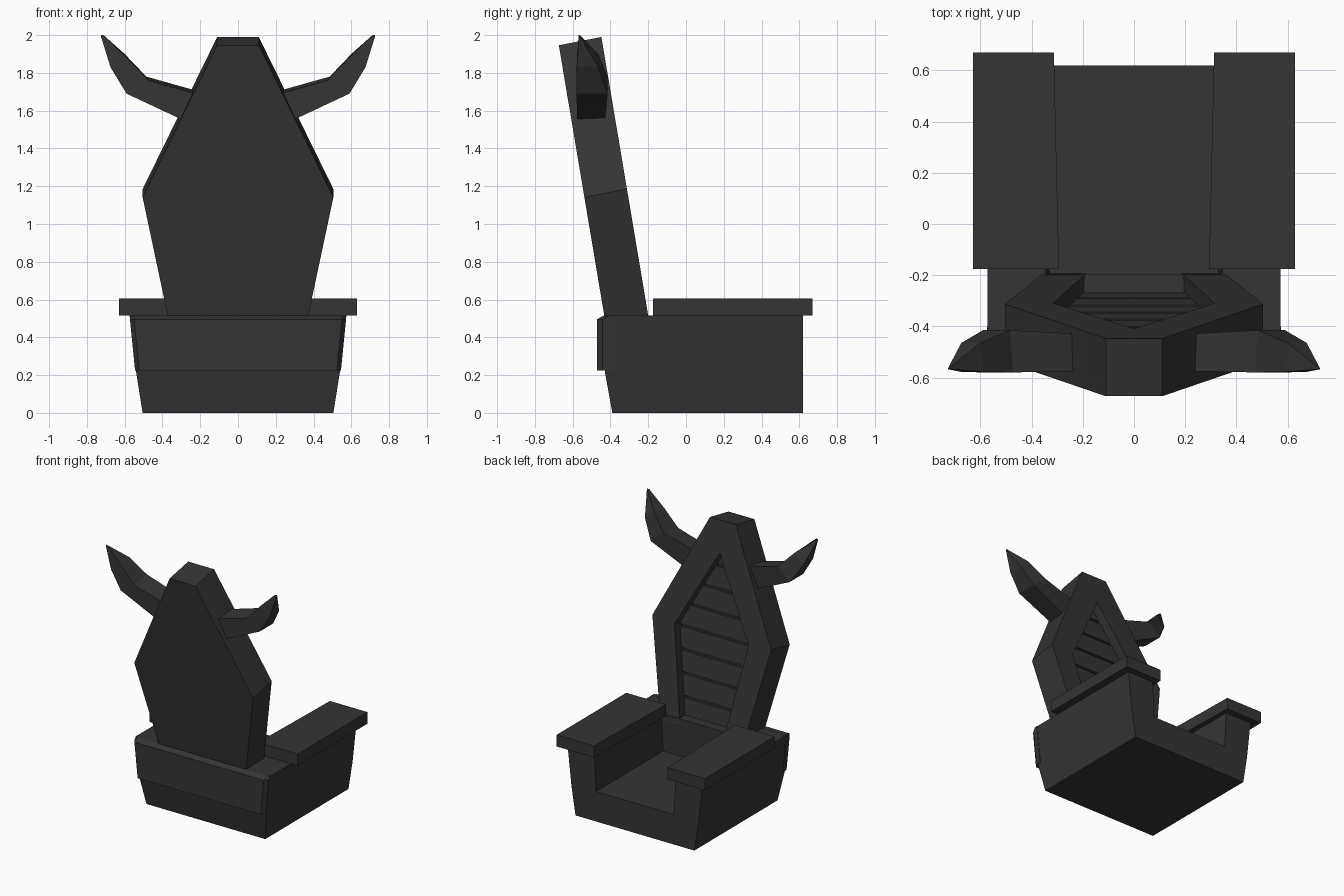
import bpy, bmesh

if "Cube" in bpy.data.objects:
    bpy.data.objects.remove(bpy.data.objects["Cube"])

stone = bpy.data.materials.new("dark stone grey")
stone.diffuse_color = (0.035, 0.035, 0.035, 1)
stone.use_nodes = True
stone.node_tree.nodes["Principled BSDF"].inputs["Base Color"].default_value = stone.diffuse_color


def loft(name, rings, mirror=False):
    """Join rings of equal point count with quads and cap both ends."""
    bm = bmesh.new()
    rows = [[bm.verts.new(p) for p in ring] for ring in rings]
    n = len(rows[0])
    for a, b in zip(rows, rows[1:]):
        for i in range(n):
            j = (i + 1) % n
            bm.faces.new((a[i], a[j], b[j], b[i]))
    bm.faces.new(rows[0])
    bm.faces.new(rows[-1])
    bmesh.ops.remove_doubles(bm, verts=bm.verts, dist=1e-5)
    if mirror:
        geo = bmesh.ops.duplicate(bm, geom=bm.verts[:] + bm.edges[:] + bm.faces[:])
        for v in geo["geom"]:
            if isinstance(v, bmesh.types.BMVert):
                v.co.x = -v.co.x
    bmesh.ops.recalc_face_normals(bm, faces=bm.faces)
    me = bpy.data.meshes.new(name)
    bm.to_mesh(me)
    bm.free()
    me.materials.append(stone)
    ob = bpy.data.objects.new(name, me)
    bpy.context.collection.objects.link(ob)
    return ob


def both_sides(half):
    """Right half profile to a full symmetric outline."""
    return half + [(-x, z) for x, z in reversed(half) if x > 0]


# Seat: U-shaped section with flared sides, run front to back
section = both_sides([(0.505, 0), (0.54, 0.22), (0.572, 0.515), (0.345, 0.515), (0.33, 0.23)])
loft("seat", [[(x, y, z) for x, z in section] for y in (0.62, -0.195)])

# Rear block under the backrest
loft("rear_block", [[(-x, -0.195, z), (x, -0.195, z), (x, y, z), (-x, y, z)]
                    for x, y, z in ((0.505, -0.39, 0), (0.54, -0.43, 0.22), (0.572, -0.43, 0.515))])

# Raised band across the rear
loft("rear_band", [[(-w, -0.40, z), (w, -0.40, z), (w, y + 0.03, z), (w - 0.022, y, z),
                    (-w + 0.022, y, z), (-w, y + 0.03, z)]
                   for w, y, z in ((0.545, -0.472, 0.225), (0.572, -0.472, 0.495), (0.574, -0.435, 0.516))])

# Armrest slabs
loft("armrests", [[(0.63, -0.175, z), (0.63, 0.67, z), (0.313, 0.67, z), (0.293, -0.175, z)]
                  for z in (0.515, 0.605)], mirror=True)


# Backrest: prisms set in a plane leaning back; d is depth behind its seat side
def lean(x, z, d):
    return (x, -0.2 - 0.168 * (z - 0.515) - 0.98 * d, z - 0.19 * d)


def slab(name, half, d0, d1):
    return loft(name, [[lean(x, z, d) for x, z in both_sides(half)] for d in (d0, d1)])


back = slab("backrest", [(0.353, 0.47), (0.505, 1.185), (0.11, 1.99)], 0, 0.23)
pocket = slab("recess_cutter", [(0.18, 0.44), (0.315, 1.167), (0, 1.76)], -0.1, 0.10)
pocket.hide_render = True
pocket.hide_viewport = True
cut = back.modifiers.new("recess", "BOOLEAN")
cut.operation = "DIFFERENCE"
cut.object = pocket
cut.solver = "EXACT"


# Slats filling the recess, following its width
def recess_half(z):
    if z < 1.167:
        return 0.19 + 0.125 * (z - 0.515) / 0.652
    return 0.315 * (1.76 - z) / 0.593


PITCH, GAP = 0.165, 0.018
for i in range(8):
    lo = 0.50 + i * PITCH
    hi = min(lo + PITCH - GAP, 1.75)
    zs = [lo, 1.167, hi] if lo < 1.167 < hi else [lo, hi]
    slab(f"slat_{i + 1}", [(recess_half(z) + 0.004, z) for z in zs], 0.068, 0.11)

# Horns: tapering four-sided sections; upper x,z / lower x,z / near and far y
horn = [(0.20, 1.70, 0.27, 1.54, -0.43, -0.575),
        (0.485, 1.78, 0.59, 1.69, -0.415, -0.58),
        (0.60, 1.90, 0.675, 1.83, -0.465, -0.578),
        (0.724, 2.0, 0.726, 1.995, -0.562, -0.568)]
loft("horns", [[(hx, near, hz), (hx - 0.012, far, hz - 0.02 * (hz < 1.95)), (lx, far, lz), (lx, near, lz)]
               for hx, hz, lx, lz, near, far in horn], mirror=True)
